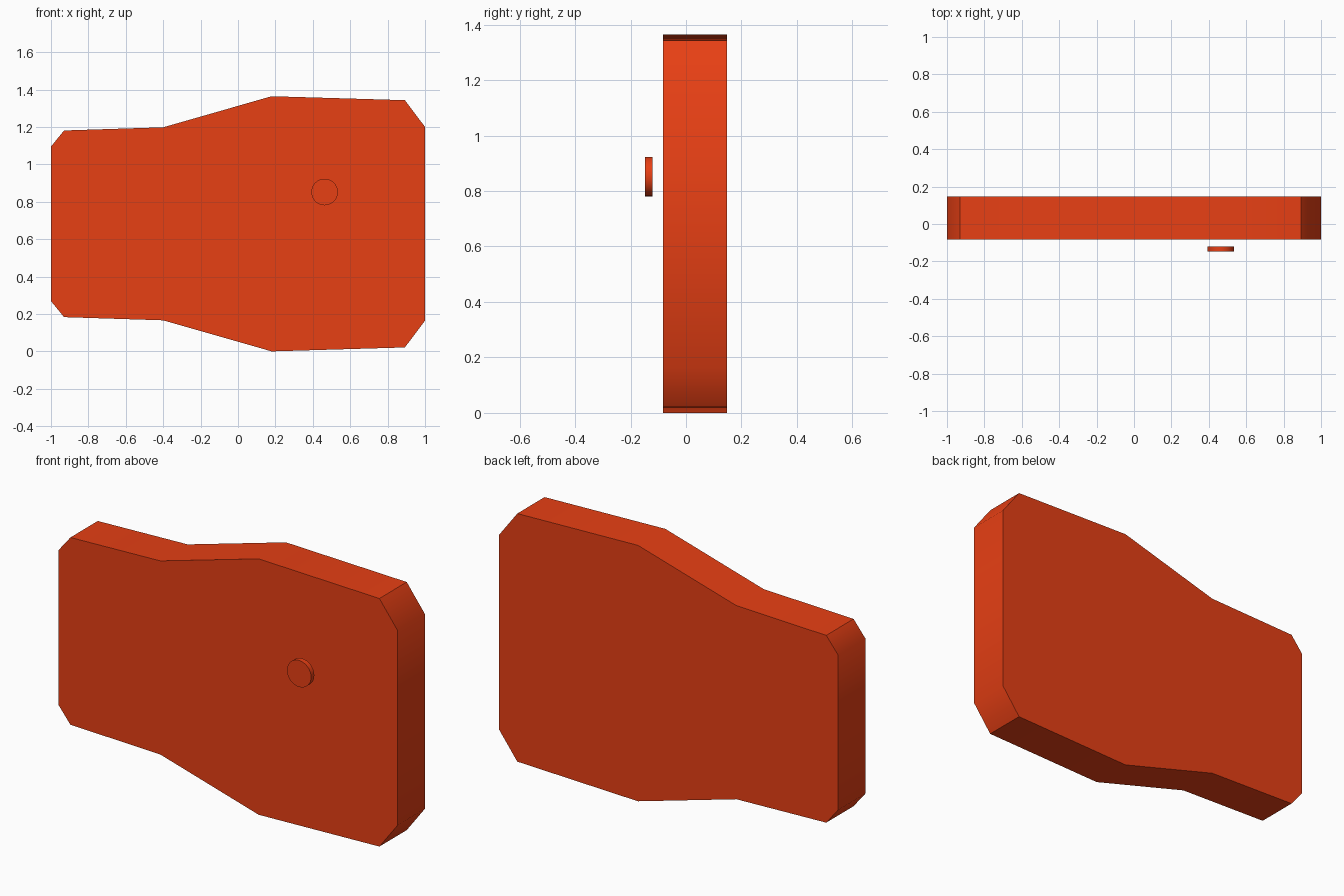
import bpy, bmesh, math

if "Cube" in bpy.data.objects:
    bpy.data.objects.remove(bpy.data.objects["Cube"])

MID_Z = 0.682
red = bpy.data.materials.new("orange_red")
red.diffuse_color = (0.8, 0.05, 0.007, 1)
red.use_nodes = True
red.node_tree.nodes["Principled BSDF"].inputs["Base Color"].default_value = red.diffuse_color


def finish(obj):
    obj.data.materials.append(red)
    bpy.ops.object.select_all(action='DESELECT')
    obj.select_set(True)
    bpy.context.view_layer.objects.active = obj
    bpy.ops.object.shade_smooth_by_angle(angle=math.radians(40))


def slab(name, profile, y_front, y_back):
    """Extrude an x/z outline from y_front to y_back."""
    bm = bmesh.new()
    face = bm.faces.new([bm.verts.new((x, y_front, z)) for x, z in profile])
    ext = bmesh.ops.extrude_face_region(bm, geom=[face], use_keep_orig=True)
    moved = [v for v in ext["geom"] if isinstance(v, bmesh.types.BMVert)]
    bmesh.ops.translate(bm, verts=moved, vec=(0, y_back - y_front, 0))
    bmesh.ops.recalc_face_normals(bm, faces=bm.faces)
    mesh = bpy.data.meshes.new(name)
    bm.to_mesh(mesh)
    bm.free()
    obj = bpy.data.objects.new(name, mesh)
    bpy.context.collection.objects.link(obj)
    finish(obj)


# Flared body plate: half outline (x, half height) mirrored about its mid line
half = [(-1, 0.413), (-0.93, 0.499), (-0.4, 0.516),
        (0.18, 0.682), (0.892, 0.661), (1, 0.518)]
outline = [(x, MID_Z - h) for x, h in half] + [(x, MID_Z + h) for x, h in reversed(half)]
slab("body_plate", outline, -0.083, 0.147)

# Small round button floating just in front of the plate
bpy.ops.mesh.primitive_cylinder_add(vertices=32, radius=0.071, depth=0.027,
                                    location=(0.463, -0.1335, 0.852),
                                    rotation=(math.pi / 2, 0, 0))
button = bpy.context.object
button.name = "round_button"
finish(button)
